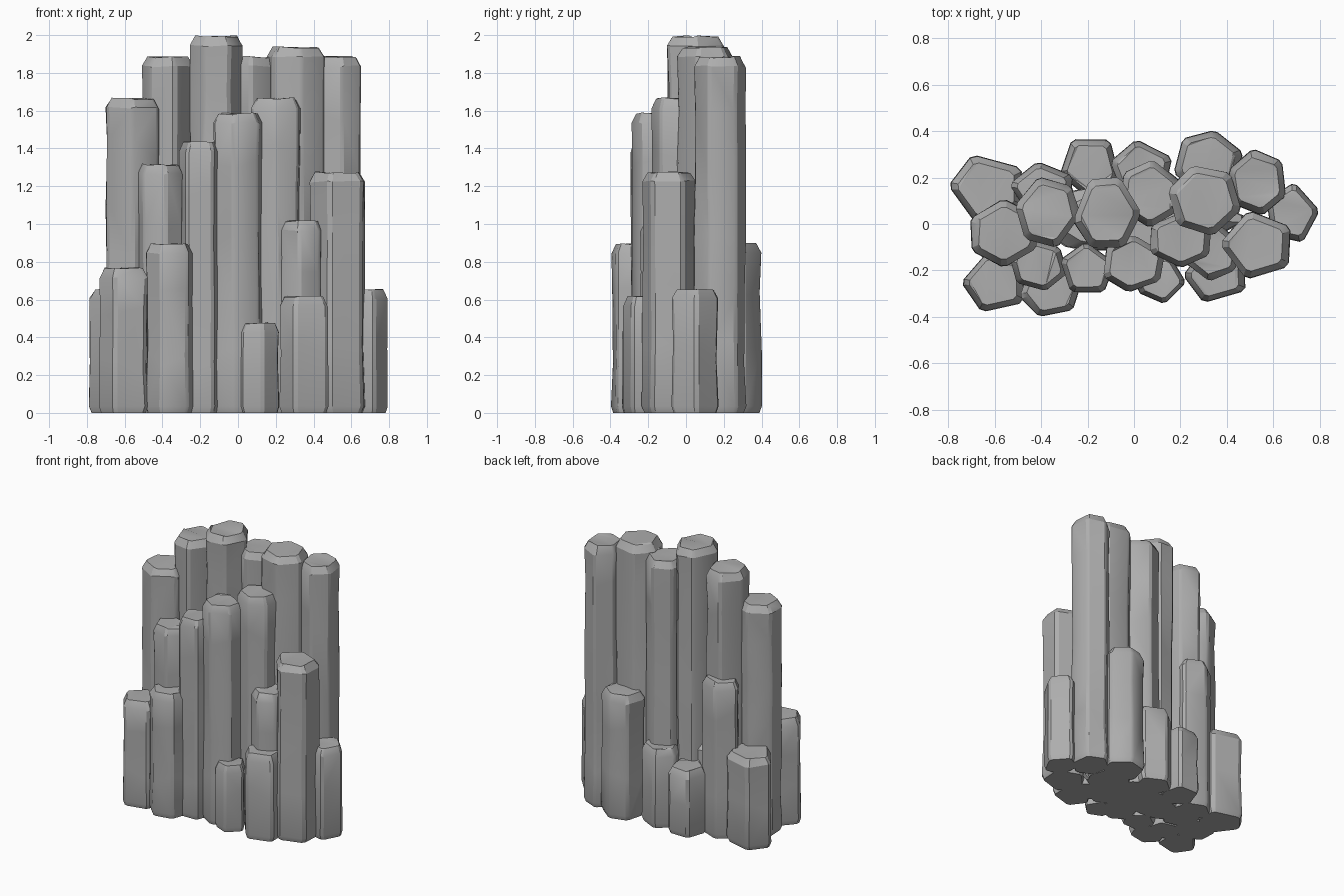
import bpy
import bmesh
import random
from math import sin, cos, radians, tau
from mathutils import Vector

random.seed(4)
if "Cube" in bpy.data.objects:
    bpy.data.objects.remove(bpy.data.objects["Cube"], do_unlink=True)

# Single stone colour
stone = bpy.data.materials.new("grey_stone")
stone.use_nodes = True
grey = (0.42, 0.42, 0.42, 1)
stone.diffuse_color = grey
shader = stone.node_tree.nodes["Principled BSDF"]
shader.inputs["Base Color"].default_value = grey
shader.inputs["Roughness"].default_value = 0.9


def outline(sides, turn, rx, ry):
    """Irregular polygon filling rx by ry, with every corner cut off."""
    pts = []
    for i in range(sides):
        angle = radians(turn) + tau * i / sides + random.uniform(-0.1, 0.1)
        pts.append(Vector((cos(angle), sin(angle))))
    low = [min(p[k] for p in pts) for k in (0, 1)]
    high = [max(p[k] for p in pts) for k in (0, 1)]
    half = (rx, ry)
    pts = [Vector([half[k] * (2 * (p[k] - low[k]) / (high[k] - low[k]) - 1)
                   for k in (0, 1)]) for p in pts]
    cut = []
    for i, p in enumerate(pts):
        cut.append(p.lerp(pts[i - 1], 0.1))
        cut.append(p.lerp(pts[(i + 1) % sides], 0.1))
    return cut


def column(name, sides, x, y, rx, ry, height, turn):
    """Loft a chipped stone column with chamfered top and bottom."""
    shape = outline(sides, turn, rx, ry)
    steps = max(2, round(height / 0.3))
    levels = [(0, 0.9, 0), (0.035, 1, 0)]
    levels += [(height * i / steps, 1, 1) for i in range(1, steps)]
    levels += [(height - 0.05, 0.98, 0), (height, 0.78, 0)]

    bm = bmesh.new()
    rings = []
    for z, scale, rough in levels:
        ring = []
        for i, p in enumerate(shape):
            # Both points of a cut corner chip together
            if i % 2 == 0:
                chip = 1 - rough * random.uniform(0, 0.09)
                shift = rough * random.uniform(-0.07, 0.07)
            lift = -random.uniform(0, 0.012) if z > height - 0.06 else 0
            q = p * scale * chip
            ring.append(bm.verts.new((x + q.x, y + q.y, z + shift + lift)))
        rings.append(ring)
    count = len(shape)
    for lower, upper in zip(rings, rings[1:]):
        for i in range(count):
            j = (i + 1) % count
            bm.faces.new((lower[i], lower[j], upper[j], upper[i]))
    bm.faces.new(rings[0][::-1])
    bm.faces.new(rings[-1])
    bmesh.ops.triangulate(bm, faces=bm.faces[:])
    bmesh.ops.recalc_face_normals(bm, faces=bm.faces[:])

    mesh = bpy.data.meshes.new(name)
    bm.to_mesh(mesh)
    bm.free()
    mesh.materials.append(stone)
    obj = bpy.data.objects.new(name, mesh)
    bpy.context.collection.objects.link(obj)
    return obj


# Columns: centre x, y, half width, half depth, height, turn in degrees
six_sided = {
    "right_shoulder_column": (-.56, -.04, .145, .15, 1.67, 35),
    "right_front_step_column": (-.41, -.18, .125, .11, 1.32, 40),
    "right_front_low_column": (-.36, -.28, .135, .12, .9, 10),
    "right_tall_column": (-.37, .05, .145, .155, 1.89, 51),
    "peak_column": (-.115, .05, .15, .155, 2, 5),
    "middle_tall_column": (.07, .13, .13, .15, 1.89, 25),
    "left_back_low_column": (.32, .27, .15, .135, .9, 15),
    "left_tall_column": (.305, .1, .16, .155, 1.94, 45),
    "left_rear_tall_column": (.53, .18, .125, .145, 1.89, 40),
    "left_front_step_column": (.34, -.12, .12, .13, 1.02, 20),
    "middle_front_left_column": (.2, -.07, .135, .12, 1.67, 30),
    "middle_front_column": (0, -.17, .135, .125, 1.59, 25),
}
five_sided = {
    "right_back_low_column": (-.64, .15, .16, .15, .66, 36),
    "right_corner_low_column": (-.61, -.25, .135, .13, .77, 35),
    "right_back_step_column": (-.4, .15, .14, .12, 1.13, 28),
    "middle_back_right_low_column": (-.19, .24, .13, .125, .48, 50),
    "middle_back_left_low_column": (.03, .24, .135, .125, .57, 23),
    "left_end_low_column": (.685, .05, .115, .13, .66, 10),
    "left_front_column": (.52, -.09, .155, .15, 1.28, 36),
    "left_front_low_column": (.345, -.22, .135, .12, .62, 36),
    "middle_front_low_column": (.12, -.24, .105, .105, .48, -8),
    "right_front_mid_column": (-.2, -.185, .12, .11, 1.44, 18),
}
parts = [column(n, 6, *v) for n, v in six_sided.items()]
parts += [column(n, 5, *v) for n, v in five_sided.items()]

# Hidden filler closing the gaps between columns
parts.append(column("inner_core", 6, 0, .02, .5, .14, .6, 0))

# Soft facets with sharp column edges
for obj in bpy.context.selected_objects:
    obj.select_set(False)
for obj in parts:
    obj.select_set(True)
bpy.context.view_layer.objects.active = parts[0]
bpy.ops.object.shade_smooth_by_angle(angle=radians(28))
